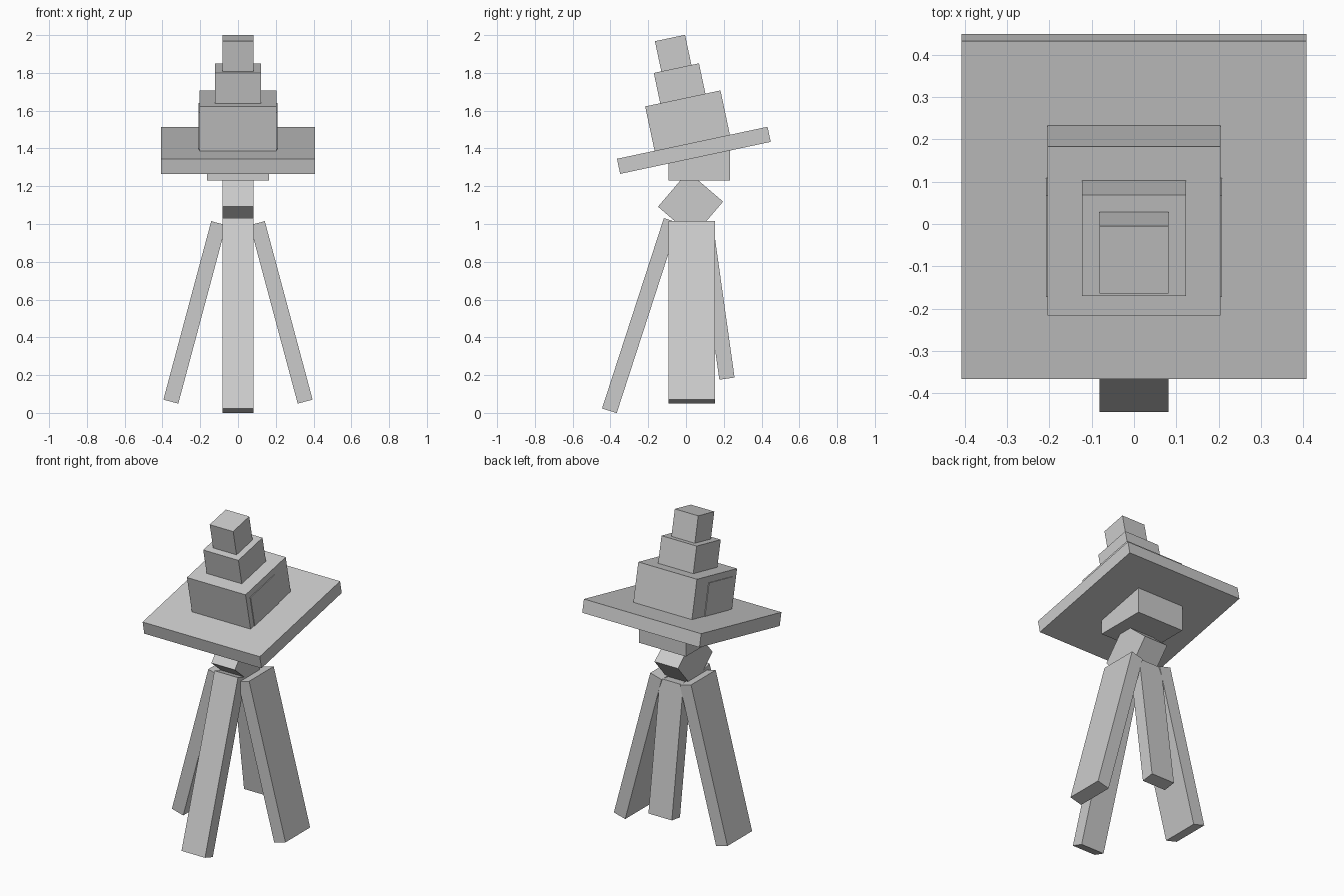
import bpy
from math import radians, sin, cos

if "Cube" in bpy.data.objects:
    bpy.data.objects.remove(bpy.data.objects["Cube"])

U = 0.0815            # base block unit
TILT = radians(12)    # hat tilt
HAT = (0.0415, 1.39)  # brim centre (y, z)


def block(name, size, loc, rx=0.0, ry=0.0):
    bpy.ops.mesh.primitive_cube_add(size=1, location=loc,
                                    rotation=(radians(rx), radians(ry), 0))
    ob = bpy.context.object
    ob.name = name
    ob.scale = size
    bpy.ops.object.transform_apply(location=False, rotation=False, scale=True)
    return ob


def hat_block(name, size, x, along, up):
    # position given in the tilted frame of the hat brim
    y = HAT[0] + along * cos(TILT) - up * sin(TILT)
    z = HAT[1] + along * sin(TILT) + up * cos(TILT)
    return block(name, size, (x, y, z), rx=12)


# legs: a wide one each side, a long one in front, a short one behind
for side, s in (("left", -1), ("right", 1)):
    block(side + "_leg", (U, 3 * U, 12 * U), (s * 0.229, 0.03, 0.532), ry=-15 * s)
block("front_leg", (2 * U, U, 13 * U), (0, -0.242, 0.515), rx=-18)
block("back_leg", (2 * U, U, 10 * U), (0, 0.16, 0.585), rx=8)

# tilted body block and head
block("body", (2 * U, 3 * U, 3 * U), (0, 0.024, 1.105), rx=49.5)
block("head", (4 * U, 4 * U, 0.18), (0, 0.071, 1.32))

# stepped hat: brim and three shrinking tiers
hat_block("hat_brim", (10 * U, 10 * U, U), 0, 0, 0)
base = U / 2
for name, w, h in (("lower", 5, 0.24), ("middle", 3, 0.164), ("top", 2, 0.163)):
    hat_block("hat_" + name + "_tier", (w * U, w * U, h), 0, 0, base + h / 2)
    base += h

# thin side panels on the lower tier
for side, s in (("left", -1), ("right", 1)):
    hat_block(side + "_hat_panel", (0.02, 3 * U, 0.2), s * 0.198, -0.045, 0.14)
